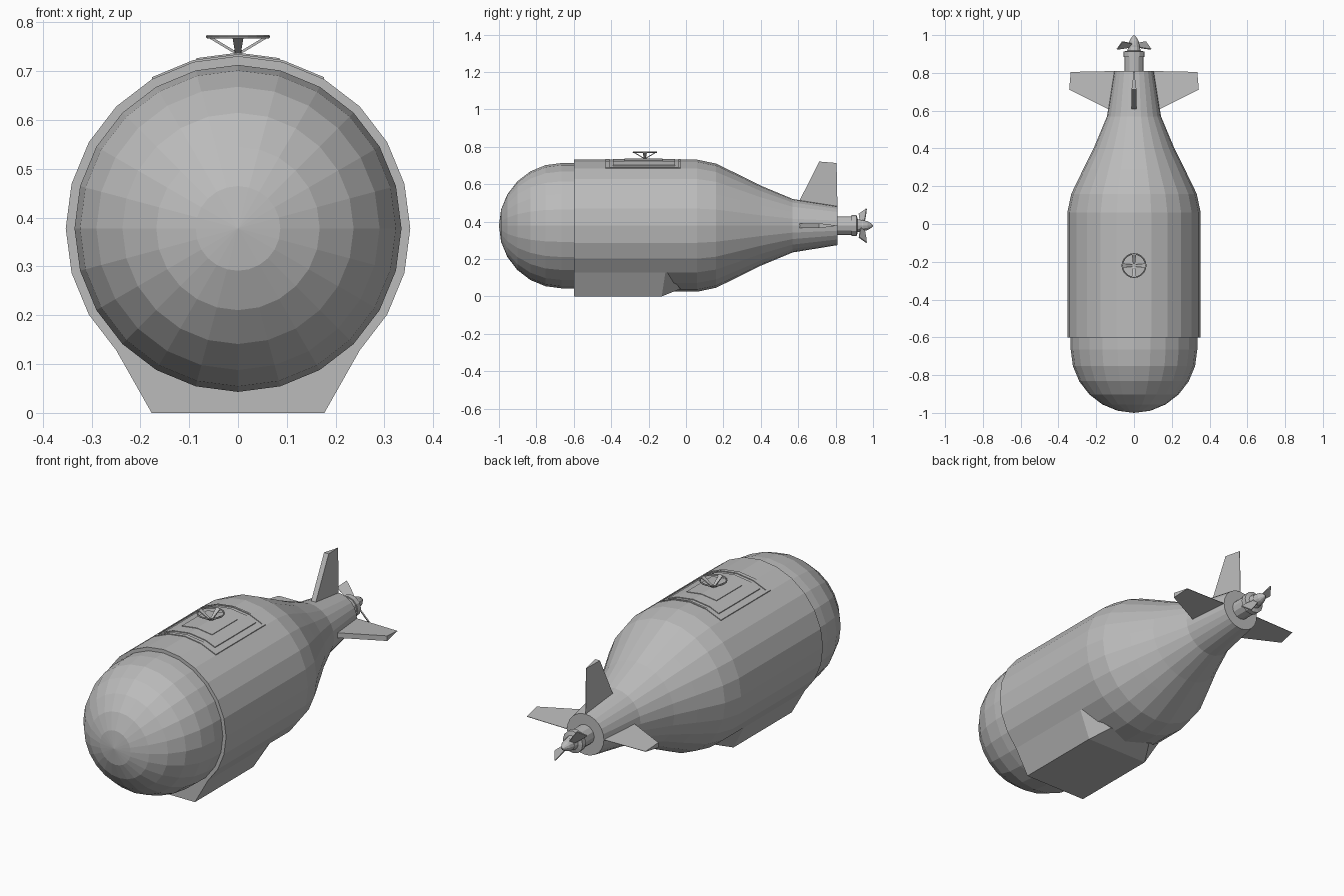
import bpy, bmesh, math
from mathutils import Vector, Matrix

if "Cube" in bpy.data.objects:
    bpy.data.objects.remove(bpy.data.objects["Cube"], do_unlink=True)

AXIS = 0.378      # height of the hull centreline
R = 0.353         # hull radius
SIDES = 24

grey = bpy.data.materials.new("plain_grey")
grey.use_nodes = True
grey.diffuse_color = (0.5, 0.5, 0.5, 1)
grey.node_tree.nodes["Principled BSDF"].inputs["Base Color"].default_value = (0.5, 0.5, 0.5, 1)


def finish(bm, name):
    bmesh.ops.recalc_face_normals(bm, faces=bm.faces)
    mesh = bpy.data.meshes.new(name)
    bm.to_mesh(mesh)
    bm.free()
    mesh.materials.append(grey)
    ob = bpy.data.objects.new(name, mesh)
    bpy.context.collection.objects.link(ob)
    return ob


def loft(bm, loops, closed=True, caps=True):
    """Skin matching loops of points with quads, capping both ends."""
    rings = [[bm.verts.new(p) for p in loop] for loop in loops]
    n = len(rings[0])
    for a, b in zip(rings, rings[1:]):
        for i in range(n):
            j = (i + 1) % n
            bm.faces.new((a[i], a[j], b[j], b[i]))
    if caps:
        bm.faces.new(rings[0])
        bm.faces.new(rings[-1])


def lathe(name, profile, sides=SIDES, caps=True):
    """Turn a (y, radius) profile about the centreline."""
    bm = bmesh.new()
    angles = [math.tau * k / sides for k in range(sides)]
    loft(bm, [[(r * math.sin(a), y, AXIS + r * math.cos(a)) for a in angles]
              for y, r in profile], caps=caps)
    bmesh.ops.remove_doubles(bm, verts=bm.verts, dist=0.0001)
    return finish(bm, name)


# Hull with stepped front lip and tapering tail
lathe("hull", [(-0.6, 0.33), (-0.6, R), (0.06, R), (0.16, 0.332), (0.29, 0.269),
               (0.4, 0.214), (0.57, 0.143), (0.81, 0.104), (0.81, 0.045)], caps=False)

# Domed nose
NOSE = 0.335
dome = [(-1 + NOSE - NOSE * math.cos(math.radians(d)),
         max(NOSE * math.sin(math.radians(d)), 0.00001)) for d in range(0, 91, 15)]
lathe("nose_dome", dome + [(-0.6, NOSE)], caps=False)

# Flat-bottomed keel with a sloped rear end
bm = bmesh.new()


def keel_section(y_low, y_high, low_x, low_z):
    top = R * math.sqrt(0.5)
    return [(-top, y_high, AXIS - top), (-low_x, y_low, low_z),
            (low_x, y_low, low_z), (top, y_high, AXIS - top)]


loft(bm, [keel_section(-0.6, -0.6, 0.177, 0), keel_section(-0.13, -0.11, 0.177, 0),
          keel_section(-0.03, -0.1, 0.12, 0.04)])
finish(bm, "keel")


# Hatch pieces that follow the facets of the hull
def hull_z(x):
    step = math.tau / SIDES
    k = min(int(math.asin(abs(x) / R) / step + 0.0001), 2)
    x0, x1 = R * math.sin(k * step), R * math.sin((k + 1) * step)
    z0, z1 = R * math.cos(k * step), R * math.cos((k + 1) * step)
    return AXIS + z0 + (z1 - z0) * (abs(x) - x0) / (x1 - x0)


def strip(bm, x0, x1, y0, y1, lift):
    fold = R * math.sin(math.tau / SIDES)
    xs = [x0] + [f for f in (-fold, 0, fold) if x0 < f < x1] + [x1]
    section = [(x, hull_z(x) + lift) for x in xs]
    section += [(x, hull_z(x) - 0.004) for x in reversed(xs)]
    loft(bm, [[(x, y, z) for x, z in section] for y in (y0, y1)])


bm = bmesh.new()
for x0, x1 in ((-0.176, -0.164), (0.164, 0.176)):
    strip(bm, x0, x1, -0.43, -0.03, 0.004)
for y0, y1 in ((-0.43, -0.41), (-0.04, -0.03)):
    strip(bm, -0.164, 0.164, y0, y1, 0.004)
finish(bm, "hatch_frame")

for name, half, y0, y1, lift in (("hatch_lid", 0.143, -0.39, -0.06, 0.004),
                                 ("hatch_panel", 0.085, -0.33, -0.125, 0.007)):
    bm = bmesh.new()
    strip(bm, -half, half, y0, y1, lift)
    finish(bm, name)

# Hatch handwheel: thin rim on four spokes rising from a small boss
HUB = Vector((0, -0.22, 0))
bpy.ops.mesh.primitive_torus_add(major_segments=20, minor_segments=6, major_radius=0.062,
                                 minor_radius=0.004, location=HUB + Vector((0, 0, 0.771)))
rim = bpy.context.object
rim.name = "handwheel_rim"
rim.data.materials.append(grey)

bm = bmesh.new()
for k in range(4):
    turn = Matrix.Rotation(k * math.pi / 2, 3, "Z")
    loops = []
    for r, z, w in ((0.0, 0.735, 0.005), (0.06, 0.771, 0.011)):
        loops.append([HUB + turn @ Vector((r, s * w, z + t))
                      for s, t in ((-1, -0.003), (1, -0.003), (1, 0.003), (-1, 0.003))])
    loft(bm, loops)
finish(bm, "handwheel_spokes")
bpy.ops.mesh.primitive_cylinder_add(vertices=10, radius=0.01, depth=0.012,
                                    location=HUB + Vector((0, 0, 0.737)))
boss = bpy.context.object
boss.name = "handwheel_boss"
boss.data.materials.append(grey)

# Three wedge-shaped tail fins: blunt leading edge, thin trailing edge
OUTLINE = [(0.59, 0.1, 0.013), (0.712, 0.343, 0.013), (0.805, 0.335, 0.001), (0.81, 0.09, 0.001)]
for name, angle in (("top_fin", 0), ("left_fin", 90), ("right_fin", -90)):
    turn = Matrix.Rotation(math.radians(angle), 3, "Y")
    bm = bmesh.new()
    loft(bm, [[turn @ Vector((side * t, y, r)) + Vector((0, 0, AXIS))
               for y, r, t in OUTLINE] for side in (-1, 1)])
    finish(bm, name)

# Propeller shaft, collar and spinner
lathe("propeller_shaft", [(0.8, 0.05), (0.885, 0.05), (0.885, 0.056), (0.912, 0.056),
                          (0.918, 0.035), (0.94, 0.03)], sides=12)
lathe("propeller_spinner", [(0.915, 0.026), (0.945, 0.03), (0.97, 0.024), (0.99, 0.012),
                            (1.0, 0.002)], sides=12)

# Two pitched blades, flaring toward the tip
bm = bmesh.new()
for angle in (-45, 135):
    turn = Matrix.Rotation(math.radians(angle), 3, "Y")
    loops = []
    for r, chord in ((0.015, 0.008), (0.065, 0.016), (0.108, 0.02)):
        loops.append([turn @ Vector((s * chord + t, s * chord - t, r)) + Vector((0, 0.945, AXIS))
                      for s, t in ((-1, -0.002), (1, -0.002), (1, 0.002), (-1, 0.002))])
    loft(bm, loops)
finish(bm, "propeller_blades")
